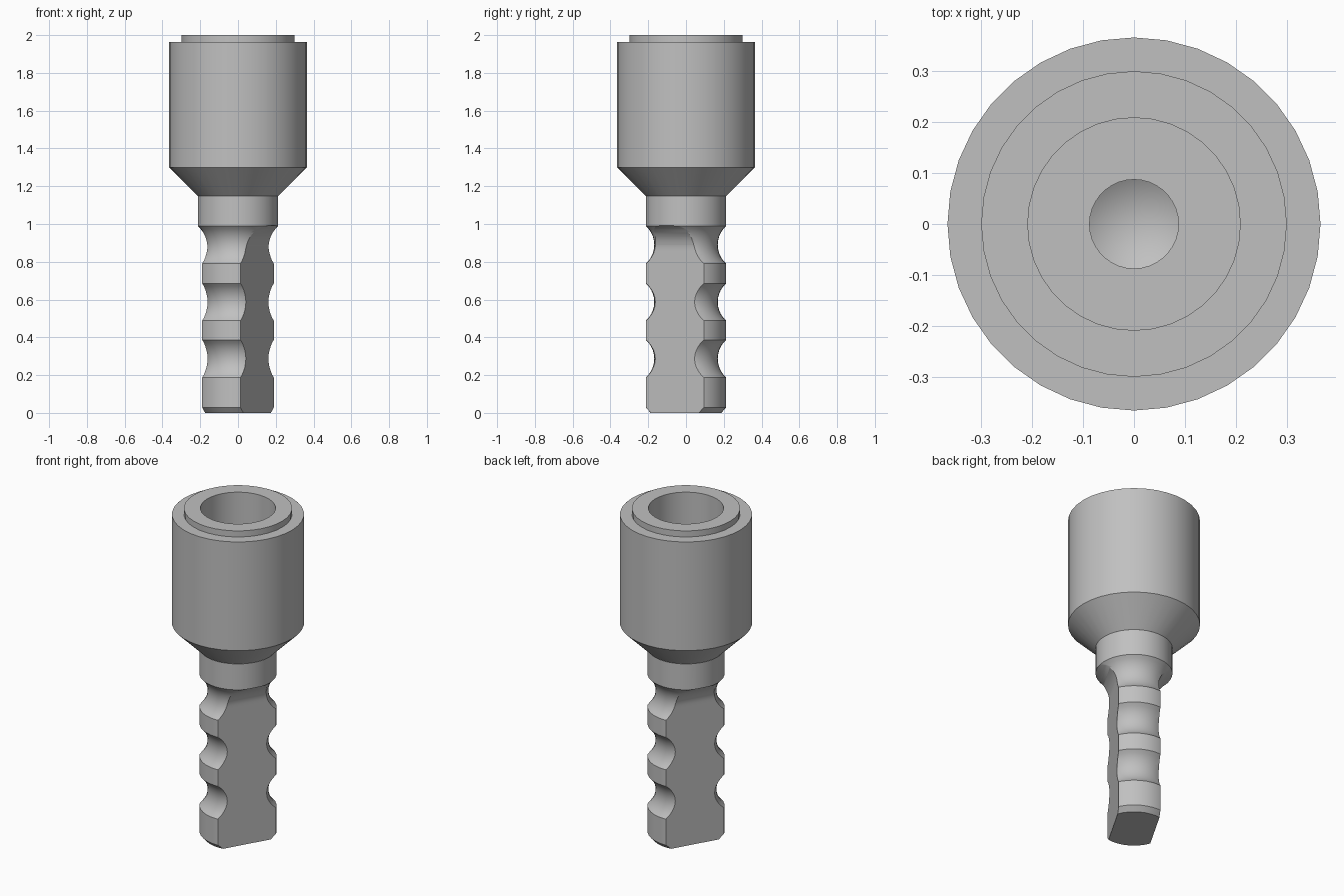
import bpy, bmesh, math
from mathutils import Matrix

if "Cube" in bpy.data.objects:
    bpy.data.objects.remove(bpy.data.objects["Cube"], do_unlink=True)

steel = bpy.data.materials.new("grey steel")
steel.use_nodes = True
GREY = (0.53, 0.53, 0.53, 1)
steel.diffuse_color = GREY
steel.node_tree.nodes["Principled BSDF"].inputs["Base Color"].default_value = GREY


def make_object(name, bm):
    bmesh.ops.recalc_face_normals(bm, faces=bm.faces)
    mesh = bpy.data.meshes.new(name)
    bm.to_mesh(mesh)
    bm.free()
    mesh.materials.append(steel)
    obj = bpy.data.objects.new(name, mesh)
    bpy.context.collection.objects.link(obj)
    return obj


def lathe(name, profile, sides=36):
    """Spin a list of (radius, height) points that starts and ends on the axis."""
    bm = bmesh.new()
    verts = [bm.verts.new((r, 0, z)) for r, z in profile]
    edges = [bm.edges.new(pair) for pair in zip(verts, verts[1:])]
    bmesh.ops.spin(bm, geom=verts + edges, cent=(0, 0, 0), axis=(0, 0, 1),
                   angle=math.tau, steps=sides, use_duplicate=False)
    bmesh.ops.remove_doubles(bm, verts=bm.verts, dist=1e-5)
    return make_object(name, bm)


def groove(low, high, radius, depth, steps=10):
    """Circular-arc groove points between two heights, ends included."""
    half = (high - low) / 2
    arc = (half ** 2 + depth ** 2) / (2 * depth)
    reach = math.asin(half / arc)
    points = []
    for i in range(steps + 1):
        a = reach * (2 * i / steps - 1)
        points.append((radius - depth + arc * (1 - math.cos(a)),
                       (low + high) / 2 + arc * math.sin(a)))
    return points


def smooth(obj):
    bpy.ops.object.select_all(action="DESELECT")
    obj.select_set(True)
    bpy.context.view_layer.objects.active = obj
    bpy.ops.object.shade_smooth_by_angle(angle=math.radians(30))


# Hollow cylindrical head with a raised rim, stepped bore and conical shoulder
head = lathe("socket_head", [
    (0, 1.148), (0.212, 1.148), (0.365, 1.30), (0.365, 1.963), (0.299, 1.963),
    (0.299, 2), (0.208, 2), (0.208, 1.36), (0.087, 1.36), (0.087, 1.28), (0, 1.228)])

# Round shank with three grooves and a chamfered tip
R, DEPTH = 0.213, 0.045
profile = [(0, 0), (0.187, 0), (R, 0.029)]
for low, high in ((0.187, 0.387), (0.488, 0.686), (0.79, 0.99)):
    profile += groove(low, high, R, DEPTH)
profile += [(R, 1.148), (0.2, 1.16), (0, 1.16)]
shank = lathe("grooved_shank", profile)

# Two opposite flats that sweep out to the collar
FLAT, FILLET, START, END = 0.117, 0.14, 0.86, 0.9935
outline = [(0.4, -0.1), (FLAT, -0.1)]
sweep = math.asin((END - START) / FILLET)
for i in range(13):
    a = sweep * i / 12
    outline.append((FLAT + FILLET * (1 - math.cos(a)), START + FILLET * math.sin(a)))
outline.append((0.4, END))

for turn in (-30, 150):
    bm = bmesh.new()
    face = bm.faces.new([bm.verts.new((d, -0.4, z)) for d, z in outline])
    side = bmesh.ops.extrude_face_region(bm, geom=[face])["geom"]
    bmesh.ops.translate(bm, vec=(0, 0.8, 0),
                        verts=[v for v in side if isinstance(v, bmesh.types.BMVert)])
    bm.transform(Matrix.Rotation(math.radians(turn), 4, "Z"))
    cutter = make_object("flat_cutter", bm)
    cutter.hide_render = True
    cut = shank.modifiers.new("flat", "BOOLEAN")
    cut.operation, cut.solver, cut.object = "DIFFERENCE", "EXACT", cutter
    bpy.context.view_layer.objects.active = shank
    bpy.ops.object.modifier_apply(modifier=cut.name)
    bpy.data.objects.remove(cutter, do_unlink=True)

for part in (head, shank):
    smooth(part)
